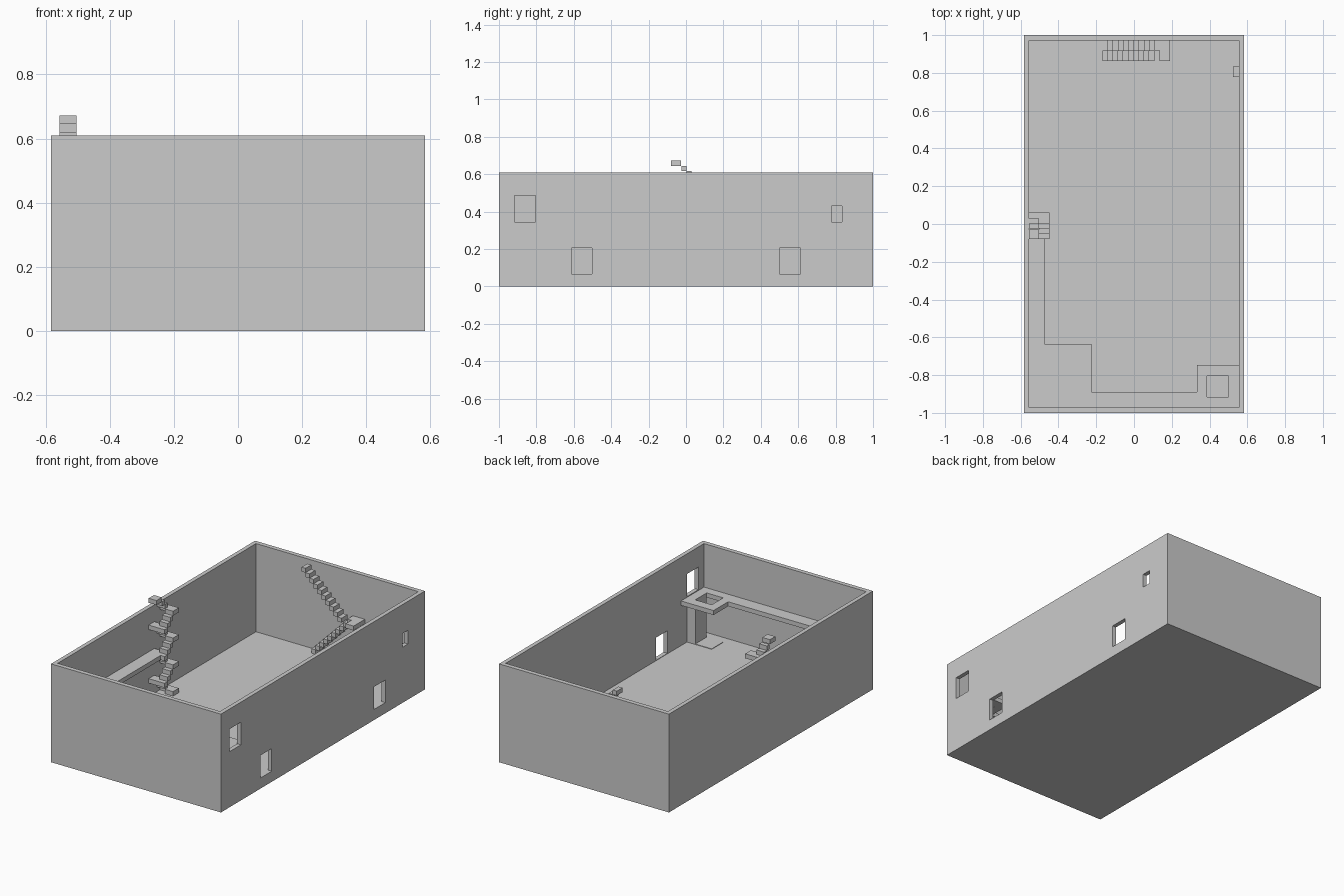
import bpy, bmesh

if "Cube" in bpy.data.objects:
    bpy.data.objects.remove(bpy.data.objects["Cube"])

FLOOR = 0.063      # top of the floor slab
RISE = 0.0277      # height (and thickness) of one step
TREAD = 0.0275     # depth of one step
LEDGE = FLOOR + 10 * RISE


def new_object(name, bm):
    bmesh.ops.recalc_face_normals(bm, faces=bm.faces)
    mesh = bpy.data.meshes.new(name)
    bm.to_mesh(mesh)
    bm.free()
    ob = bpy.data.objects.new(name, mesh)
    bpy.context.collection.objects.link(ob)
    return ob


def box(name, x0, x1, y0, y1, z0, z1):
    bm = bmesh.new()
    bmesh.ops.create_cube(bm, size=1)
    for v in bm.verts:
        v.co = (x1 if v.co.x > 0 else x0, y1 if v.co.y > 0 else y0, z1 if v.co.z > 0 else z0)
    return new_object(name, bm)


def slab(name, outline, top, thick=RISE):
    bm = bmesh.new()
    face = bm.faces.new([bm.verts.new((x, y, top - thick)) for x, y in outline])
    ext = bmesh.ops.extrude_face_region(bm, geom=[face])
    for g in ext["geom"]:
        if isinstance(g, bmesh.types.BMVert):
            g.co.z = top
    return new_object(name, bm)


def cut(target, *bounds):
    cutter = box("cutter", *bounds)
    cutter.hide_render = True
    mod = target.modifiers.new("cut", "BOOLEAN")
    mod.operation = "DIFFERENCE"
    mod.solver = "EXACT"
    mod.object = cutter
    bpy.context.view_layer.objects.active = target
    bpy.ops.object.modifier_apply(modifier=mod.name)
    bpy.data.objects.remove(cutter)


# Open-topped room with four openings in the right wall
room = box("room_shell", -0.583, 0.583, -1, 1, 0, 0.61)
cut(room, -0.557, 0.557, -0.972, 0.972, FLOOR, 0.8)
for y0, y1, z0, z1 in [(-0.917, -0.805, 0.345, 0.485), (-0.613, -0.502, 0.066, 0.206),
                       (0.5, 0.611, 0.066, 0.206), (0.778, 0.834, 0.345, 0.43)]:
    cut(room, 0.5, 0.7, y0, y1, z0, z1)

# Ledge along the front and left walls, with a shaft hole in its right corner
ledge = slab("wall_ledge", [(-0.557, -0.972), (0.557, -0.972), (0.557, -0.747), (0.334, -0.747),
                            (0.334, -0.89), (-0.225, -0.89), (-0.225, -0.635), (-0.475, -0.635),
                            (-0.475, -0.08), (-0.557, -0.08)], LEDGE)
cut(ledge, 0.387, 0.5, -0.917, -0.805, 0.2, 0.5)

# Shaft pier and floor pad below the hole
box("shaft_pier", 0.5, 0.557, -0.917, -0.805, FLOOR, LEDGE - RISE)
box("shaft_pad", 0.387, 0.5, -0.917, -0.805, FLOOR, FLOOR + 0.003)

# Sill under the small opening
box("small_sill", 0.525, 0.557, 0.778, 0.834, LEDGE - RISE, LEDGE)

# Switchback stair on the left wall
XL, XM, XR = -0.557, -0.504, -0.448
Y = [-0.08, -0.051, -0.024, 0.003, 0.03, 0.06]
front_landing = [(XL, Y[0]), (XR, Y[0]), (XR, Y[1]), (XM, Y[1]), (XM, Y[2]), (XL, Y[2])]
back_landing = [(XL, Y[5]), (XL, Y[4]), (XM, Y[4]), (XM, Y[3]), (XR, Y[3]), (XR, Y[5])]
for k in range(1, 22):
    top = FLOOR + k * RISE
    phase = (k - 4) % 6
    if phase == 0:
        slab("left_front_landing", front_landing, top)
    elif phase == 3:
        slab("left_back_landing", back_landing, top)
    elif phase < 3:
        box("left_stair_step", XM, XR, Y[phase], Y[phase + 1], top - RISE, top)
    else:
        i = 7 - phase
        box("left_stair_step", XL, XM, Y[i], Y[i + 1], top - RISE, top)
box("left_top_landing", XL, XM, Y[0], Y[2] - 0.004, FLOOR + 21 * RISE, FLOOR + 22 * RISE)

# Two-flight stair on the back wall
for k in range(1, 10):
    x = -0.14 + (k - 1) * TREAD
    box("back_lower_step", x, x + TREAD, 0.918, 0.972, FLOOR + (k - 1) * RISE, FLOOR + k * RISE)
slab("back_landing", [(0.1075, 0.972), (0.1075, 0.918), (0.135, 0.918), (0.135, 0.862),
                      (0.19, 0.862), (0.19, 0.972)], LEDGE)
for k in range(1, 11):
    x = 0.1075 - k * TREAD
    top = LEDGE + k * 0.027
    box("back_upper_step", x, x + TREAD, 0.862, 0.918, top - RISE, top)
